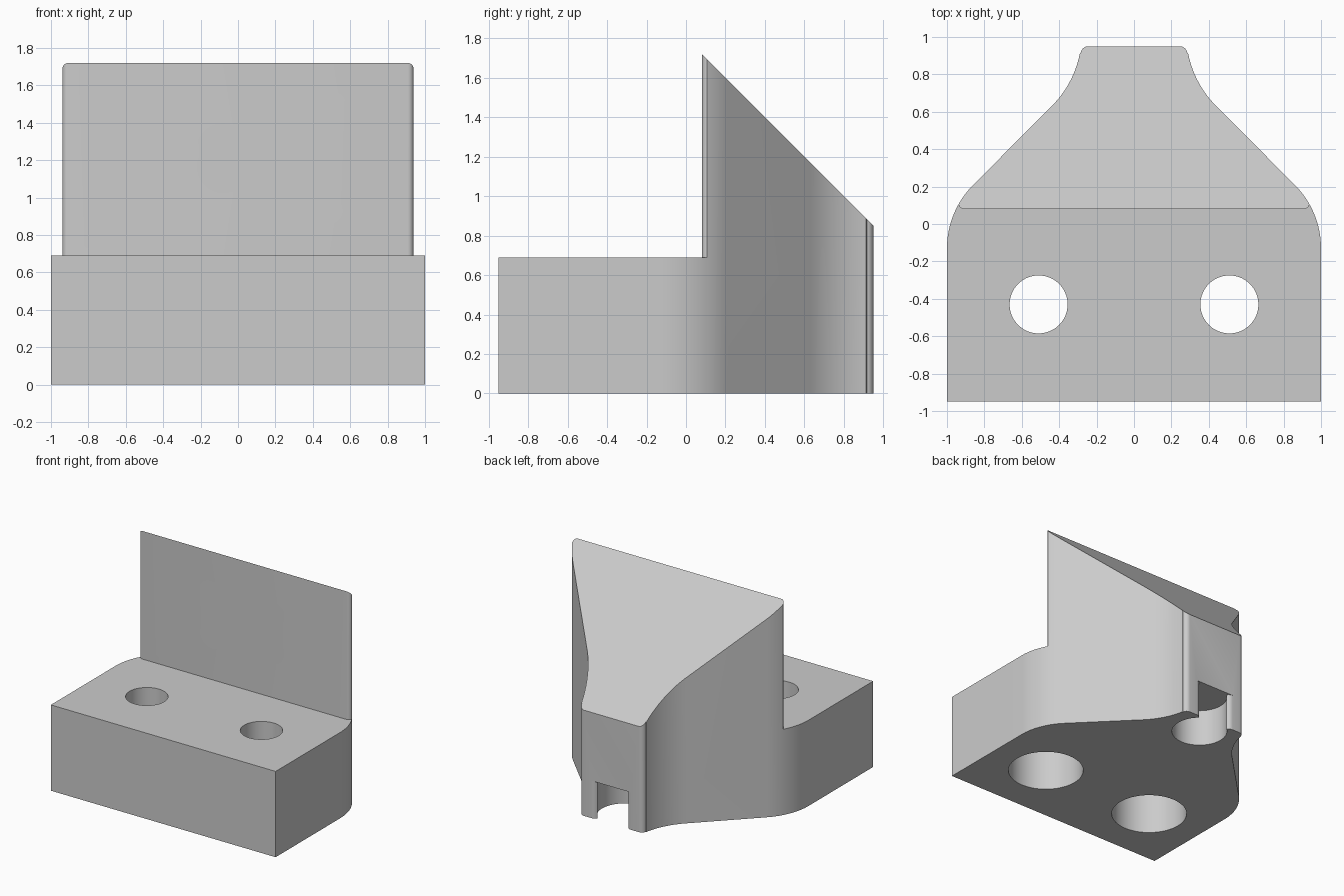
import bpy, bmesh, math
from mathutils import Matrix

if "Cube" in bpy.data.objects:
    bpy.data.objects.remove(bpy.data.objects["Cube"], do_unlink=True)

BASE_H, TOP_H, WALL = 0.69, 1.72, 0.23
FRONT, BACK, FACE_Y = -0.95, 0.95, 0.08
BOLT_R, HEAD_R = 0.155, 0.283

grey = bpy.data.materials.new("light grey")
grey.use_nodes = True
colour = (0.6, 0.6, 0.6, 1)
grey.diffuse_color = colour
grey.node_tree.nodes["Principled BSDF"].inputs["Base Color"].default_value = colour


def arc(cx, cy, r, a0, a1, n=12):
    """Points on an arc, angles in degrees."""
    angles = [math.radians(a0 + (a1 - a0) * i / n) for i in range(n + 1)]
    return [(cx + r * math.cos(a), cy + r * math.sin(a)) for a in angles]


def mirrored(half):
    """Close a right-hand half outline with its left-hand copy."""
    return half + [(-x, y) for x, y in reversed(half)]


def prism(name, points, low, high, matrix=Matrix()):
    """Extrude a closed outline from low to high along local z."""
    bm = bmesh.new()
    face = bm.faces.new([bm.verts.new((x, y, low)) for x, y in points])
    extruded = bmesh.ops.extrude_face_region(bm, geom=[face])["geom"]
    verts = [v for v in extruded if isinstance(v, bmesh.types.BMVert)]
    bmesh.ops.translate(bm, verts=verts, vec=(0, 0, high - low))
    bmesh.ops.recalc_face_normals(bm, faces=bm.faces)
    bm.transform(matrix)
    mesh = bpy.data.meshes.new(name)
    bm.to_mesh(mesh)
    bm.free()
    mesh.materials.append(grey)
    obj = bpy.data.objects.new(name, mesh)
    bpy.context.collection.objects.link(obj)
    return obj


def cut(target, cutter):
    """Subtract the cutter and remove it."""
    bpy.context.view_layer.objects.active = target
    mod = target.modifiers.new("cut", 'BOOLEAN')
    mod.operation, mod.solver, mod.object = 'DIFFERENCE', 'EXACT', cutter
    bpy.ops.object.modifier_apply(modifier=mod.name)
    bpy.data.objects.remove(cutter, do_unlink=True)


def circle(x, y, r):
    return arc(x, y, r, 0, 360, 64)[:-1]


# Body: shoulders curve into diagonals, then hollow into a narrow back
outline = [(1, FRONT)]
outline += arc(0.52, -0.13, 0.48, 0, 45, 16)
outline += arc(0.829, 1.019, 0.55, 225, 191, 14)
outline += arc(0.245, 0.91, 0.04, 10, 90, 8)
body = prism("bracket_body", mirrored(outline), 0, TOP_H + 0.05)

# Step above the base, leaving softened upright corners
step = [(1.2, FRONT - 0.1), (1.2, 0.11)] + arc(0.908, 0.11, 0.03, 0, -90, 6)
cut(body, prism("step_cutter", mirrored(step), BASE_H, 2))

# 45 degree slope, drawn in the y-z plane and extruded along x
slope = [(FACE_Y - 0.1, TOP_H + 0.1), (1.12, 0.68), (1.12, 2.2), (FACE_Y - 0.1, 2.2)]
along_x = Matrix(((0, 0, 1, 0), (1, 0, 0, 0), (0, 1, 0, 0), (0, 0, 0, 1)))
cut(body, prism("slope_cutter", slope, -1.2, 1.2, along_x))

# Upright bolt hole with a wide recess opening through the slope
along_y = Matrix(((1, 0, 0, 0), (0, 0, 1, 0), (0, 1, 0, 0), (0, 0, 0, 1)))
bolt = circle(0, 1.21, BOLT_R)
recess = circle(0, 1.21, HEAD_R)
cut(body, prism("recess_cutter", recess, FACE_Y + WALL, 1.2, along_y))
cut(body, prism("bolt_cutter", bolt, -0.1, 0.5, along_y))

# Base bolt holes with wide recesses from below
for side in (-1, 1):
    x, y = side * 0.51, -0.43
    cut(body, prism("base_recess_cutter", circle(x, y, HEAD_R), -0.1, BASE_H - WALL))
    cut(body, prism("base_bolt_cutter", circle(x, y, BOLT_R), 0.2, 1))

# Round pocket under the back with a flared mouth
mouth = [(0.177, BACK + 0.1)]
mouth += arc(0.177, 0.905, 0.045, 90, 152, 6)
mouth += arc(0, 0.77, 0.208, 48.7, -88, 24)[1:]
cut(body, prism("pocket_cutter", mirrored(mouth), -0.1, 0.3))

# Smooth curves, sharp corners
bpy.ops.object.select_all(action='DESELECT')
body.select_set(True)
bpy.context.view_layer.objects.active = body
bpy.ops.object.shade_smooth_by_angle(angle=math.radians(25))
